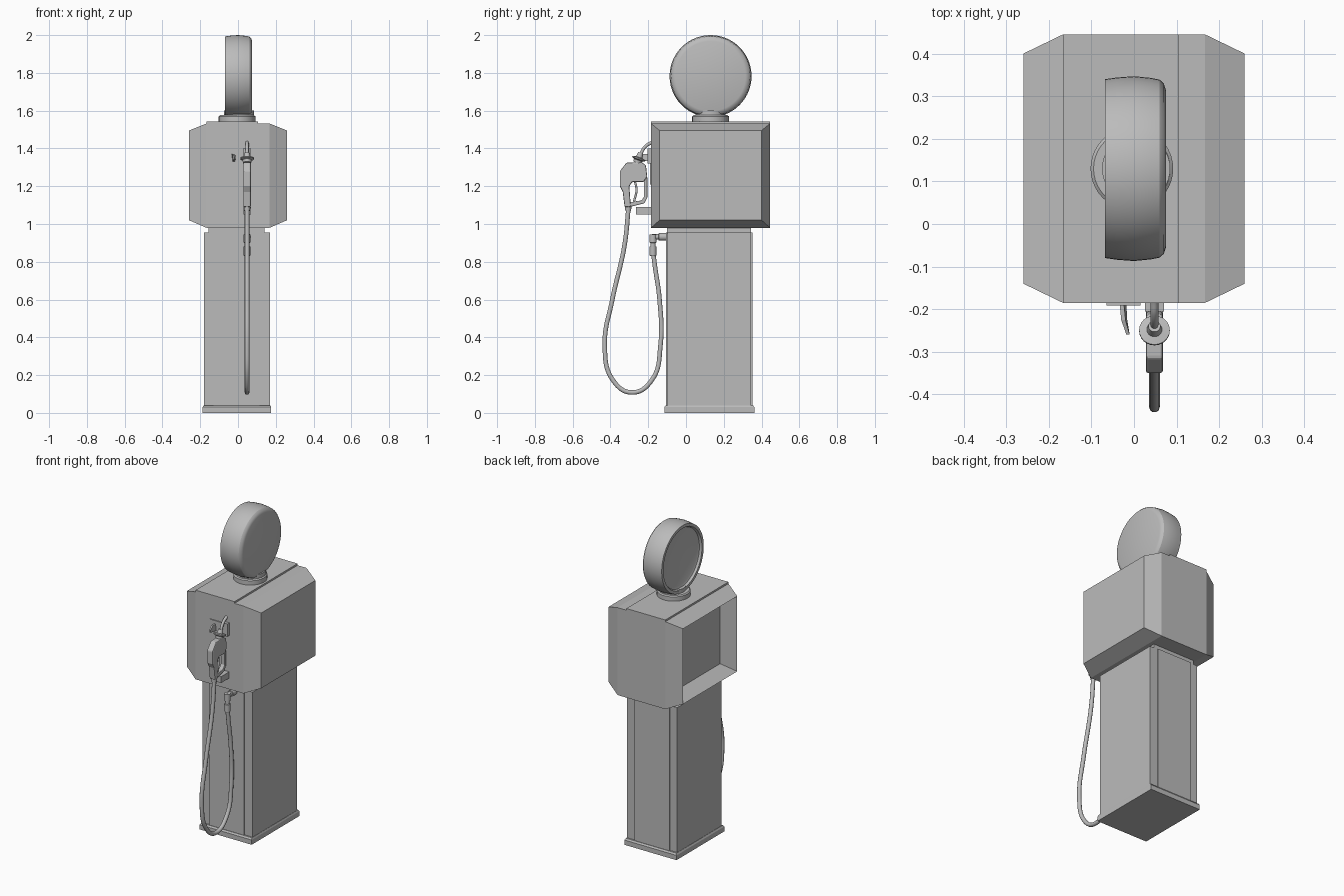
import bpy, bmesh, math
from mathutils import Matrix, Vector

if "Cube" in bpy.data.objects:
    bpy.data.objects.remove(bpy.data.objects["Cube"])

metal = bpy.data.materials.new("grey metal")
metal.diffuse_color = (0.5, 0.5, 0.5, 1)
metal.use_nodes = True
metal.node_tree.nodes["Principled BSDF"].inputs["Base Color"].default_value = metal.diffuse_color


def finish(name, bm, smooth=False):
    bmesh.ops.recalc_face_normals(bm, faces=bm.faces)
    me = bpy.data.meshes.new(name)
    bm.to_mesh(me)
    bm.free()
    ob = bpy.data.objects.new(name, me)
    bpy.context.collection.objects.link(ob)
    me.materials.append(metal)
    if smooth:
        bpy.ops.object.select_all(action='DESELECT')
        ob.select_set(True)
        bpy.context.view_layer.objects.active = ob
        bpy.ops.object.shade_smooth_by_angle(angle=math.radians(30))
    return ob


def rect(x, y0, y1, z0, z1):
    return [(x, y0, z0), (x, y1, z0), (x, y1, z1), (x, y0, z1)]


def loft(name, rings, smooth=False):
    """Bridge equal-length rings in order and cap both ends."""
    bm = bmesh.new()
    vs = [[bm.verts.new(p) for p in r] for r in rings]
    n = len(vs[0])
    for a, b in zip(vs, vs[1:]):
        for i in range(n):
            j = (i + 1) % n
            bm.faces.new((a[i], a[j], b[j], b[i]))
    bm.faces.new(vs[0])
    bm.faces.new(vs[-1])
    return finish(name, bm, smooth)


def box(name, x0, x1, y0, y1, z0, z1):
    return loft(name, [rect(x0, y0, y1, z0, z1), rect(x1, y0, y1, z0, z1)])


def lathe(name, centre, axis, profile, segs=32):
    """Revolve (offset, radius) pairs around an axis through the centre."""
    q = Vector((0, 0, 1)).rotation_difference(Vector(axis).normalized())
    rings = []
    for h, r in profile:
        ring = [Vector((r * math.cos(t), r * math.sin(t), h))
                for t in (2 * math.pi * i / segs for i in range(segs))]
        rings.append([Vector(centre) + q @ p for p in ring])
    return loft(name, rings, True)


def tube(name, pts, radius, res=10):
    """Smooth round tube along a path, converted to a mesh."""
    cu = bpy.data.curves.new(name, 'CURVE')
    cu.dimensions = '3D'
    cu.bevel_depth, cu.bevel_resolution, cu.resolution_u = radius, 3, res
    cu.use_fill_caps = True
    sp = cu.splines.new('BEZIER')
    sp.bezier_points.add(len(pts) - 1)
    for b, p in zip(sp.bezier_points, pts):
        b.co = p
        b.handle_left_type = b.handle_right_type = 'AUTO'
    ob = bpy.data.objects.new(name, cu)
    bpy.context.collection.objects.link(ob)
    cu.materials.append(metal)
    bpy.ops.object.select_all(action='DESELECT')
    ob.select_set(True)
    bpy.context.view_layer.objects.active = ob
    bpy.ops.object.convert(target='MESH')
    bpy.ops.object.shade_smooth_by_angle(angle=math.radians(40))


def side_plate(name, pts, x0, x1, bevel=0.006):
    """Extrude a (y, z) outline along x with softened edges."""
    ob = loft(name, [[(x, y, z) for y, z in pts] for x in (x0, x1)])
    m = ob.modifiers.new("soft edges", 'BEVEL')
    m.width, m.segments = bevel, 2
    return ob


# Base and pillar with side panels
loft("base", [[(-.187, -.115, 0), (.176, -.115, 0), (.176, .362, 0), (-.187, .362, 0)],
              [(-.187, -.115, .03), (.176, -.115, .03), (.176, .362, .03), (-.187, .362, .03)],
              [(-.182, -.108, .04), (.172, -.108, .04), (.172, .355, .04), (-.182, .355, .04)]])
box("pillar_core", -.13, .115, -.105, .352, .04, .955)
box("left_panel", -.18, -.128, -.098, .345, .04, .955)
box("right_panel", .113, .17, -.098, .345, .04, .955)
box("pillar_collar", -.155, .14, -.1, .345, .95, .985)

# Head cabinet: bevelled sides, recessed display on the left
loft("head_cabinet", [rect(-.175, -.09, .35, 1.065, 1.45),
                      rect(-.26, -.14, .4, 1.02, 1.495),
                      rect(-.167, -.185, .445, .98, 1.532),
                      rect(.167, -.185, .445, .98, 1.532),
                      rect(.26, -.14, .4, 1.02, 1.495)])
box("head_cap", -.167, .105, -.185, .445, 1.525, 1.543)

# Globe on its neck
lathe("globe_foot", (-.005, .13, 1.54), (0, 0, 1), [(0, .097), (.03, .097), (.036, .09)], 40)
lathe("globe_neck", (.005, .13, 1.57), (0, 0, 1), [(0, .08), (.03, .08)], 40)
lathe("globe", (0, .13, 1.783), (1, 0, 0),
      [(-.05, .172), (-.055, .185), (-.068, .192), (-.068, .21), (-.04, .214), (0, .217),
       (.04, .213), (.06, .209), (.07, .2), (.075, .185)], 56)

# Hose and its pillar coupling
HX = .048
tube("hose", [(HX, y, z) for y, z in
              [(-.303, 1.1), (-.325, .89), (-.39, .6), (-.43, .36), (-.388, .175), (-.285, .108),
               (-.18, .175), (-.135, .36), (-.14, .6), (-.165, .78), (-.175, .86)]], .0125)
lathe("hose_coupling", (HX, -.175, .83), (0, 0, 1),
      [(0, .015), (.005, .018), (.05, .018), (.052, .014), (.07, .014), (.072, .019), (.115, .019)], 16)
lathe("coupling_elbow", (HX, -.18, .932), (0, 1, 0),
      [(0, .014), (.035, .014), (.036, .02), (.08, .02)], 16)

# Nozzle: body with grip, trigger guard, spout and splash disc
side_plate("nozzle_body", [(-.325, 1.09), (-.292, 1.09), (-.3, 1.2), (-.285, 1.222), (-.225, 1.222),
                           (-.205, 1.25), (-.212, 1.31), (-.235, 1.328), (-.315, 1.325),
                           (-.35, 1.28), (-.35, 1.2), (-.335, 1.17)], HX - .02, HX + .02)
side_plate("trigger_guard", [(-.3, 1.09), (-.22, 1.11), (-.205, 1.14), (-.205, 1.25), (-.222, 1.25),
                             (-.222, 1.145), (-.235, 1.125), (-.3, 1.115)], HX - .014, HX + .014, .003)
tube("trigger", [(HX, -.27, 1.225), (HX, -.262, 1.18), (HX, -.275, 1.12)], .006)
lathe("hose_ferrule", (HX, -.307, 1.07), (0, .05, 1), [(0, .016), (.04, .019)], 16)
lathe("splash_disc", (HX, -.253, 1.338), (0, .35, 1),
      [(-.015, .022), (0, .024), (.006, .036), (.012, .036), (.016, .018), (.04, .014)], 24)
tube("spout", [(HX, -.25, 1.33), (HX, -.235, 1.38), (HX, -.21, 1.415), (HX, -.18, 1.432)], .009)
box("nozzle_rest", HX - .02, HX + .02, -.265, -.18, 1.05, 1.09)
box("spout_socket", HX - .022, HX + .022, -.205, -.18, 1.32, 1.4)

# Switch lever on the front
box("lever_plate", -.065, .015, -.191, -.183, 1.21, 1.39)
loft("switch_lever", [[(x, -.185, z) for x, z in ((-.034, 1.37), (-.024, 1.37), (-.018, 1.33), (-.028, 1.33))],
                      [(x, -.225, z) for x, z in ((-.03, 1.37), (-.02, 1.37), (-.016, 1.335), (-.026, 1.335))],
                      [(x, -.26, z) for x, z in ((-.018, 1.36), (-.01, 1.36), (-.01, 1.345), (-.018, 1.345))]])
